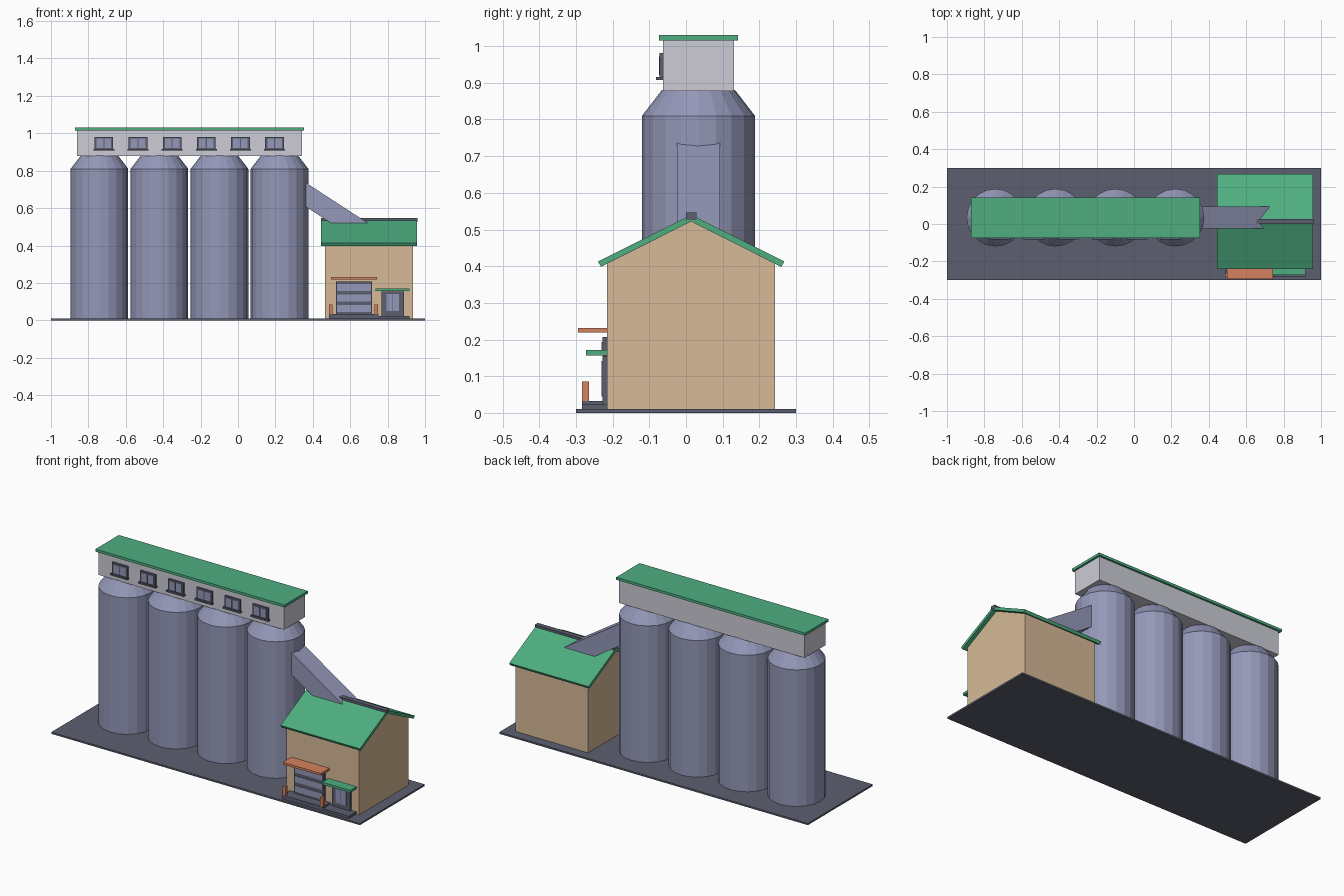
import bpy, bmesh
from mathutils import Vector

cube = bpy.data.objects.get("Cube")
if cube:
    bpy.data.objects.remove(cube, do_unlink=True)


def material(name, r, g, b):
    """Flat material from display-space 0-255 values."""
    col = [((c / 255 + 0.055) / 1.055) ** 2.4 for c in (r, g, b)] + [1]
    m = bpy.data.materials.new(name)
    m.use_nodes = True
    m.diffuse_color = col
    node = next(n for n in m.node_tree.nodes if n.type == 'BSDF_PRINCIPLED')
    node.inputs["Base Color"].default_value = col
    return m


STEEL = material("steel_grey", 148, 152, 184)
DARK = material("dark_grey", 92, 95, 112)
PALE = material("pale_wall", 205, 204, 215)
GREEN = material("green_roof", 78, 174, 128)
TAN = material("tan_wall", 214, 186, 151)
ORANGE = material("orange_trim", 214, 130, 96)


def finish(name, bm, mat):
    bmesh.ops.recalc_face_normals(bm, faces=bm.faces)
    mesh = bpy.data.meshes.new(name)
    bm.to_mesh(mesh)
    bm.free()
    mesh.materials.append(mat)
    ob = bpy.data.objects.new(name, mesh)
    bpy.context.collection.objects.link(ob)
    return ob


def prism(name, profile, axis, a, b, mat):
    """Extrude a 2D profile (yz for axis x, xz for axis y) from a to b."""
    bm = bmesh.new()
    place = (lambda u, v: (a, u, v)) if axis == 'x' else (lambda u, v: (u, a, v))
    face = bm.faces.new([bm.verts.new(place(u, v)) for u, v in profile])
    ext = bmesh.ops.extrude_face_region(bm, geom=[face])
    step = Vector((b - a, 0, 0) if axis == 'x' else (0, b - a, 0))
    moved = [e for e in ext["geom"] if isinstance(e, bmesh.types.BMVert)]
    bmesh.ops.translate(bm, verts=moved, vec=step)
    return finish(name, bm, mat)


def box(name, x, y, z, mat):
    prof = [(x[0], z[0]), (x[1], z[0]), (x[1], z[1]), (x[0], z[1])]
    return prism(name, prof, 'y', y[0], y[1], mat)


def silo(name, x, y):
    """Faceted drum with a tapered shoulder."""
    bm = bmesh.new()
    for r1, r2, z1, z2 in ((0.154, 0.154, 0.01, 0.81), (0.154, 0.1, 0.81, 0.88)):
        new = bmesh.ops.create_cone(bm, cap_ends=True, segments=20, radius1=r1,
                                    radius2=r2, depth=z2 - z1)["verts"]
        bmesh.ops.translate(bm, verts=new, vec=(x, y, (z1 + z2) / 2))
    return finish(name, bm, STEEL)


# Ground slab
box("ground_slab", (-1, 1), (-0.3, 0.3), (0, 0.01), DARK)

# Row of silos
for i in range(4):
    silo(f"silo_{i + 1}", -0.741 + 0.321 * i, 0.034)

# Gallery over the silos
box("gallery_wall", (-0.86, 0.342), (-0.063, 0.131), (0.878, 1.016), PALE)
box("gallery_roof", (-0.872, 0.353), (-0.074, 0.142), (1.015, 1.03), GREEN)

# Gallery windows: frame, two panes, sill
for i in range(6):
    x = -0.717 + 0.1825 * i
    box(f"window_frame_{i + 1}", (x - 0.05, x + 0.05), (-0.072, -0.062), (0.912, 0.981), DARK)
    for side in (-1, 1):
        c = x + side * 0.021
        box(f"window_pane_{i + 1}", (c - 0.018, c + 0.018), (-0.074, -0.068), (0.921, 0.972), STEEL)
    box(f"window_sill_{i + 1}", (x - 0.056, x + 0.056), (-0.082, -0.062), (0.907, 0.916), DARK)

# Sloping chute from the last silo into the house roof
prism("chute", [(0.3, 0.777), (0.76, 0.478), (0.62, 0.44), (0.3, 0.648)],
      'y', -0.025, 0.093, STEEL)

# House with gable ends
MID = 0.014
prism("house_walls", [(-0.215, 0.002), (0.243, 0.002), (0.243, 0.407),
                      (MID, 0.525), (-0.215, 0.407)], 'x', 0.465, 0.935, TAN)

# Gable roof and ridge cap
prism("house_roof", [(MID - 0.254, 0.413), (MID, 0.54), (MID + 0.254, 0.413),
                     (MID + 0.246, 0.398), (MID, 0.522), (MID - 0.246, 0.398)],
      'x', 0.444, 0.958, GREEN)
box("ridge_cap", (0.444, 0.96), (MID - 0.014, MID + 0.014), (0.526, 0.546), DARK)

# Loading platform, posts and canopy
box("loading_platform", (0.487, 0.75), (-0.284, -0.21), (0.01, 0.033), DARK)
for x in (0.496, 0.739):
    box("platform_post", (x - 0.009, x + 0.009), (-0.283, -0.265), (0.033, 0.085), ORANGE)
box("loading_canopy", (0.497, 0.743), (-0.295, -0.21), (0.219, 0.232), ORANGE)

# Roller door with raised light slats
box("roller_door", (0.523, 0.717), (-0.228, -0.21), (0.03, 0.207), DARK)
for i in range(3):
    z = 0.045 + 0.056 * i
    box(f"door_slat_{i + 1}", (0.53, 0.71), (-0.231, -0.225), (z, z + 0.036), STEEL)

# Entrance step, door, glazing and canopy
box("entrance_step", (0.75, 0.917), (-0.284, -0.21), (0.01, 0.024), DARK)
box("entrance_door", (0.768, 0.887), (-0.228, -0.21), (0.024, 0.155), DARK)
for x in (0.809, 0.846):
    box("door_glass", (x - 0.016, x + 0.016), (-0.231, -0.225), (0.05, 0.142), STEEL)
box("entrance_canopy", (0.736, 0.918), (-0.273, -0.21), (0.157, 0.171), GREEN)
